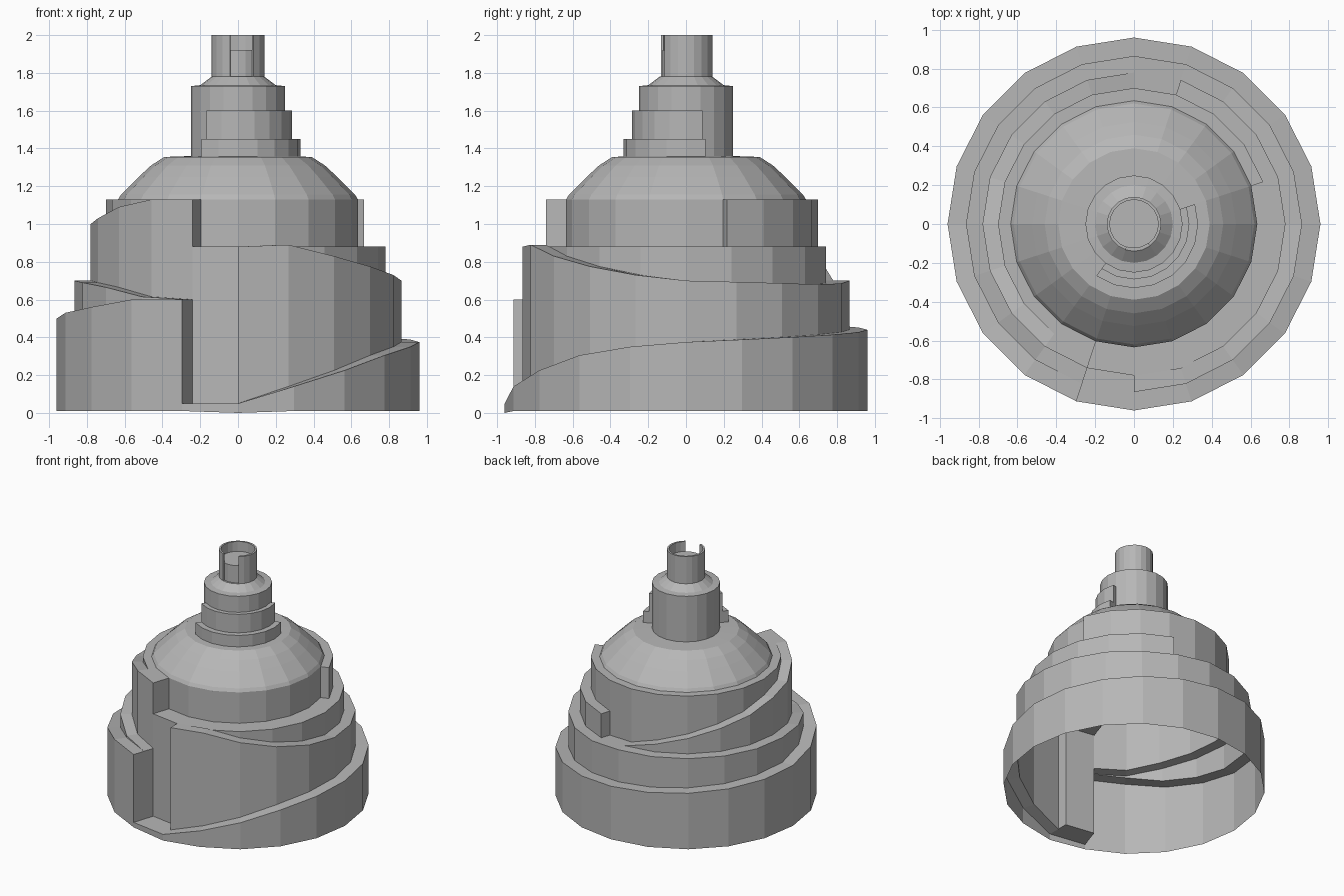
import bpy
import bmesh
from math import cos, sin, pi

if "Cube" in bpy.data.objects:
    bpy.data.objects.remove(bpy.data.objects["Cube"])

SIDES = 20          # every tier is a 20-sided polygon; steps are counted in 18 degree units
FRONT, END = 15, 34  # front corner, and the corner where the ramps end

# Mid-grey stone
stone = bpy.data.materials.new("stone")
stone.diffuse_color = (.47, .47, .47, 1)
stone.use_nodes = True
stone.node_tree.nodes["Principled BSDF"].inputs["Base Color"].default_value = stone.diffuse_color


def pt(r, k, z):
    a = 2 * pi * k / SIDES
    return (r * cos(a), r * sin(a), z)


def level(z, k):
    """Height at step k: a constant, or interpolated between key heights."""
    if not isinstance(z, dict):
        return z
    keys = sorted(z)
    if k <= keys[0]:
        return z[keys[0]]
    for a, b in zip(keys, keys[1:]):
        if a <= k <= b:
            return z[a] + (z[b] - z[a]) * (k - a) / (b - a)
    return z[keys[-1]]


class Part:
    """Collects faces for one object."""
    def __init__(self, name):
        self.name, self.v, self.f = name, [], []

    def face(self, *pts):
        n = len(self.v)
        self.v += pts
        self.f.append(tuple(range(n, n + len(pts))))

    def wall(self, r, k0, k1, lo, hi, inward=False):
        for k in range(k0, k1):
            q = [pt(r, k, level(lo, k)), pt(r, k + 1, level(lo, k + 1)),
                 pt(r, k + 1, level(hi, k + 1)), pt(r, k, level(hi, k))]
            self.face(*(q[::-1] if inward else q))

    def ledge(self, r_in, r_out, k0, k1, z):
        for k in range(k0, k1):
            a, b = level(z, k), level(z, k + 1)
            self.face(pt(r_in, k, a), pt(r_out, k, a), pt(r_out, k + 1, b), pt(r_in, k + 1, b))

    def end(self, r_in, r_out, k, lo, hi, start=False):
        q = [pt(r_out, k, lo), pt(r_out, k, hi), pt(r_in, k, hi), pt(r_in, k, lo)]
        self.face(*(q[::-1] if start else q))

    def lathe(self, profile):
        for (r0, z0), (r1, z1) in zip(profile, profile[1:]):
            for k in range(SIDES):
                q = [pt(r0, k, z0), pt(r0, k + 1, z0), pt(r1, k + 1, z1), pt(r1, k, z1)]
                self.face(*(q[:3] if r1 == 0 else q))

    def build(self):
        me = bpy.data.meshes.new(self.name)
        me.from_pydata(self.v, [], self.f)
        me.materials.append(stone)
        ob = bpy.data.objects.new(self.name, me)
        bpy.context.collection.objects.link(ob)
        # weld the shared edges
        bm = bmesh.new()
        bm.from_mesh(me)
        bmesh.ops.remove_doubles(bm, verts=bm.verts, dist=0.0005)
        bmesh.ops.dissolve_degenerate(bm, edges=bm.edges, dist=0.0001)
        bm.to_mesh(me)
        bm.free()


# Ramp heights by step
base = {14: .01, 15: 0, 16: .01, 34: .01}
ramp1 = {15: .05, 16: .14, 17: .225, 18: .305, 19: .35, 20: .375, 25: .44,
         30: .5, 32: .56, 33: .6, 34: .6}
ramp2 = {15: .88, 16: .89, 17: .83, 18: .775, 19: .73, 20: .7, 23: .68, 24: .685,
         25: .7, 30: .7, 31: .69, 32: .665, 33: .615, 34: .6}
ramp3 = {24: .685, 25: .7, 28: .886, 29: .94, 30: 1.0, 31: 1.03, 32: 1.09, 33: 1.13, 34: 1.13}

# Lowest tier with the first ramp
p = Part("lower_ramp")
p.wall(.96, 14, FRONT, base, .05)
p.wall(.96, FRONT, END, base, ramp1)
p.ledge(.78, .96, 14, FRONT, .05)
p.ledge(.865, .96, FRONT, END, ramp1)
p.end(.78, .96, END, .05, .6)
p.build()

# Second tier with the ramp running the other way
p = Part("middle_ramp")
p.wall(.865, FRONT, END, ramp1, ramp2)
p.ledge(.78, .865, FRONT, END, ramp2)
p.end(.78, .865, FRONT, .05, .88, start=True)
p.build()

# Third tier: flat terrace in front, rising ramp at the back
p = Part("upper_ramp")
p.wall(.78, 14, FRONT, .05, .88)
p.wall(.78, FRONT, 24, ramp2, .88)
p.wall(.78, 25, END, ramp2, ramp3)
p.ledge(.635, .78, 14, 21, .88)
p.ledge(.70, .78, 21, 24, .88)
p.ledge(.70, .78, 24, END, ramp3)
p.end(.70, .78, 24, .685, .88)
p.end(.635, .78, END, .88, 1.13)
p.build()

# Drum under the dome, with a thicker back half
p = Part("drum")
p.wall(.635, 14, 21, .88, 1.13)
p.wall(.70, 21, 24, .88, 1.13)
p.wall(.70, 24, END, ramp3, 1.13)
p.ledge(.635, .70, 21, END, 1.13)
p.end(.635, .70, 21, .88, 1.13, start=True)
p.build()

# Dome, turret and capped neck core
p = Part("dome_and_turret")
p.lathe([(.635, 1.13), (.62, 1.155), (.525, 1.25), (.46, 1.31), (.39, 1.355), (.25, 1.36),
         (.25, 1.73), (.2, 1.735), (.14, 1.78), (.125, 1.78), (.125, 1.92), (0, 1.92)])
p.build()

# Partial collars wrapped round the front of the turret
for name, r_in, r_out, lo, hi in (("lower_collar", .285, .33, 1.355, 1.45),
                                  ("upper_collar", .25, .285, 1.355, 1.6)):
    p = Part(name)
    p.wall(r_out, 13, 21, lo, hi)
    p.ledge(r_in, r_out, 13, 21, hi)
    p.end(r_in, r_out, 13, lo, hi, start=True)
    p.end(r_in, r_out, 21, lo, hi)
    p.build()

# Slotted tube on top
p = Part("top_tube")
p.wall(.14, 17, END, 1.78, 2)
p.wall(.125, 17, END, 1.92, 2, inward=True)
p.ledge(.125, .14, 17, END, 2)
p.end(.125, .14, 17, 1.78, 2, start=True)
p.end(.125, .14, END, 1.78, 2)
p.build()
